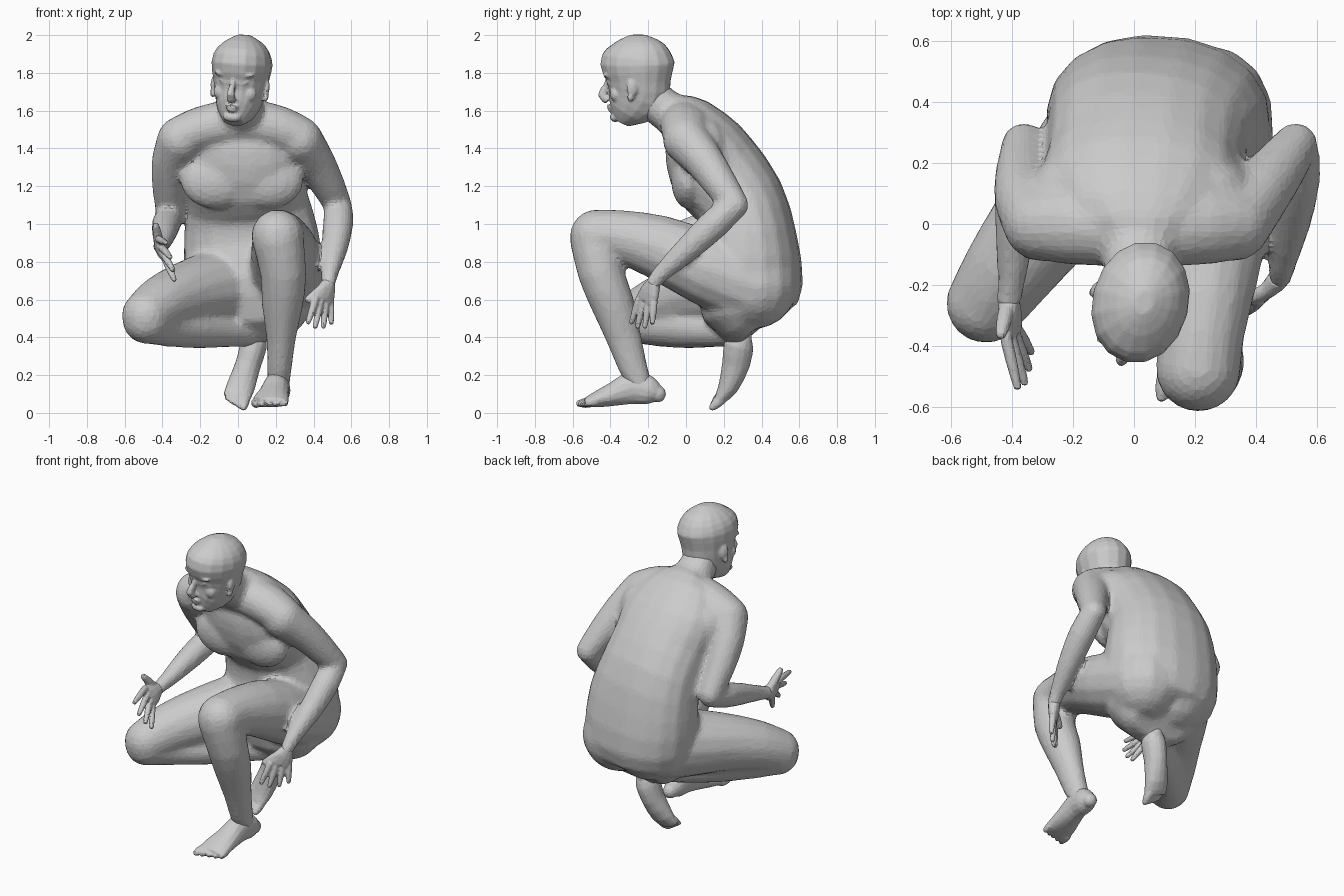
import bpy, bmesh, math
from mathutils import Vector, Matrix

cube = bpy.data.objects.get("Cube")
if cube:
    bpy.data.objects.remove(cube, do_unlink=True)

# single plain material
clay = bpy.data.materials.new("plain_grey")
clay.use_nodes = True
clay.diffuse_color = (0.6, 0.6, 0.6, 1)
clay.node_tree.nodes["Principled BSDF"].inputs["Base Color"].default_value = clay.diffuse_color

SIDE = Vector((1, 0, 0))
STILL = Matrix.Identity(4)


def loft(bm, stations, side=SIDE, place=STILL, sides=14, fullness=1.0):
    """Skin rings given as (x, y, z, half width, half depth) along a smoothed path."""
    rows = [Vector(s if len(s) == 5 else (*s, s[3])) for s in stations]
    path = []
    for i in range(len(rows) - 1):
        before, after = rows[max(i - 1, 0)], rows[min(i + 2, len(rows) - 1)]
        path += [rows[i], (9 * (rows[i] + rows[i + 1]) - before - after) / 16]
    path.append(rows[-1])
    centres = [Vector(p[:3]) for p in path]
    rings = []
    for i, p in enumerate(path):
        along = (centres[min(i + 1, len(path) - 1)] - centres[max(i - 1, 0)]).normalized()
        across = (side - along * side.dot(along)).normalized()
        out = along.cross(across)
        ring = []
        for k in range(sides):
            angle = math.tau * k / sides
            c, s = math.cos(angle), math.sin(angle)
            c = math.copysign(abs(c) ** fullness, c)
            s = math.copysign(abs(s) ** fullness, s)
            ring.append(bm.verts.new(place @ (centres[i] + across * c * p[3] + out * s * p[4])))
        rings.append(ring)
    for low, high in zip(rings, rings[1:]):
        for k in range(sides):
            j = (k + 1) % sides
            bm.faces.new((low[k], low[j], high[j], high[k]))
    bm.faces.new(rings[0][::-1])
    bm.faces.new(rings[-1])


def blob(bm, centre, size, place=STILL):
    """Ellipsoid swelling."""
    shape = Matrix.Translation(centre) @ Matrix.Diagonal((*size, 1))
    bmesh.ops.create_uvsphere(bm, u_segments=14, v_segments=10, radius=1, matrix=place @ shape)


def limb(bm, stations):
    """Round loft with rounded ends."""
    loft(bm, stations)
    for end in (stations[0], stations[-1]):
        blob(bm, end[:3], (end[3],) * 3)


def digit(bm, base, tip, radius):
    """Tapered finger or toe."""
    middle = base.lerp(tip, 0.5)
    limb(bm, [(*base, radius), (*middle, radius * 0.95), (*tip, radius * 0.7)])


def finish(name, bm, voxel, keep, passes=3):
    """Fuse the overlapping volumes into one faceted skin."""
    bmesh.ops.recalc_face_normals(bm, faces=bm.faces)
    mesh = bpy.data.meshes.new(name)
    bm.to_mesh(mesh)
    bm.free()
    ob = bpy.data.objects.new(name, mesh)
    bpy.context.collection.objects.link(ob)
    fuse = ob.modifiers.new("fuse", 'REMESH')
    fuse.mode = 'VOXEL'
    fuse.voxel_size = voxel
    soften = ob.modifiers.new("soften", 'SMOOTH')
    soften.factor = 0.5
    soften.iterations = passes
    facet = ob.modifiers.new("facet", 'DECIMATE')
    facet.ratio = keep
    bpy.context.view_layer.update()
    graph = bpy.context.evaluated_depsgraph_get()
    skin = bpy.data.meshes.new_from_object(ob.evaluated_get(graph))
    ob.modifiers.clear()
    ob.data = skin
    skin.materials.clear()
    skin.materials.append(clay)
    for face in skin.polygons:
        face.use_smooth = False
        face.material_index = 0


# body: torso and neck, hips twisted slightly
body = bmesh.new()
loft(body, [(.1, .37, .44, .19, .1), (.095, .32, .52, .3, .23), (.085, .335, .7, .365, .285),
            (.07, .335, .93, .36, .25), (.045, .285, 1.12, .33, .24), (.03, .175, 1.26, .325, .255),
            (.02, .09, 1.415, .33, .222), (.02, .005, 1.54, .25, .155), (.018, -.07, 1.58, .135, .115),
            (.015, -.14, 1.63, .115, .107), (.015, -.19, 1.69, .108, .1)],
     side=Vector((1, -.08, 0)), sides=18, fullness=0.9)
# shoulder yoke running from side to side
loft(body, [(-.31, 0, 1.455, .12, .115), (-.2, 0, 1.5, .135, .122), (-.06, -.01, 1.53, .13, .125),
            (.1, -.01, 1.53, .13, .125), (.23, 0, 1.5, .135, .122), (.33, 0, 1.455, .12, .115)],
     side=Vector((0, 1, 0)))
for mirror in (-1, 1):
    blob(body, (.02 + mirror * .14, .01, 1.23), (.19, .09, .15))       # chest muscle
    blob(body, (.02 + mirror * .2, .11, 1.39), (.17, .12, .17))        # shoulder blade

# left arm, elbow drawn back and forearm hanging down
limb(body, [(.325, 0, 1.445, .125), (.41, .1, 1.33, .105), (.48, .19, 1.2, .09), (.53, .26, 1.1, .074)])
limb(body, [(.53, .255, 1.1, .074), (.53, .15, 1, .082), (.51, 0, .86, .069),
            (.485, -.13, .74, .048), (.48, -.17, .69, .042)])
# right arm, forearm reaching forward
limb(body, [(-.305, 0, 1.445, .125), (-.355, .08, 1.33, .105), (-.365, .17, 1.19, .09), (-.36, .26, 1.05, .074)])
limb(body, [(-.36, .255, 1.04, .074), (-.38, .13, 1, .078), (-.39, -.03, .95, .066),
            (-.4, -.18, .9, .048), (-.41, -.25, .88, .042)])
# left leg, knee raised
limb(body, [(.225, .36, .675, .23), (.26, .1, .77, .2), (.24, -.15, .88, .172),
            (.22, -.36, .935, .142), (.21, -.475, .935, .142)])
limb(body, [(.21, -.48, .92, .137), (.24, -.45, .74, .124), (.235, -.385, .57, .11, .116),
            (.228, -.33, .4, .08, .095), (.22, -.28, .24, .066, .078), (.213, -.24, .15, .062)])
# right leg, knee lowered and shin folded under
limb(body, [(.0, .36, .68, .235), (-.14, .2, .65, .21), (-.29, .01, .62, .176),
            (-.41, -.15, .57, .153), (-.485, -.26, .515, .133)])
limb(body, [(-.485, -.26, .495, .13), (-.37, -.14, .455, .105), (-.22, 0, .44, .1),
            (-.08, .12, .43, .085), (.04, .22, .42, .07), (.08, .27, .41, .068)])
finish("body", body, 0.016, 0.2, passes=10)

# head, turned a little to its right
head = bmesh.new()
turn = (Matrix.Translation((.015, -.25, 1.75)) @ Matrix.Rotation(-.25, 4, 'Z')
        @ Matrix.Rotation(.08, 4, 'Y'))
loft(head, [(0, -.095, -.21, .055, .045), (0, -.06, -.15, .103, .118), (0, -.012, -.07, .13, .168),
            (0, 0, .01, .145, .173), (0, -.005, .1, .159, .202), (0, 0, .17, .138, .173),
            (0, 0, .22, .09, .115), (0, 0, .252, .03, .04)], place=turn, sides=16, fullness=0.97)
loft(head, [(0, -.16, .035, .014, .014), (0, -.178, -.02, .016, .018), (0, -.199, -.065, .022, .027),
            (0, -.17, -.098, .024, .022)], place=turn, sides=10)   # nose
blob(head, (0, -.13, -.185), (.05, .03, .026), turn)              # chin
blob(head, (0, -.16, -.128), (.036, .016, .009), turn)            # upper lip
blob(head, (0, -.156, -.146), (.03, .016, .009), turn)            # lower lip
for mirror in (-1, 1):
    blob(head, (mirror * .055, -.152, .042), (.055, .024, .014), turn)   # brow
    blob(head, (mirror * .055, -.15, .004), (.024, .01, .009), turn)     # eye
    blob(head, (mirror * .072, -.105, -.055), (.045, .034, .045), turn)  # cheek
    lean = turn @ Matrix.Translation((mirror * .143, 0, -.03)) @ Matrix.Rotation(mirror * .3, 4, 'Z')
    blob(head, (0, 0, .012), (.016, .03, .048), lean)                    # ear
    blob(head, (0, -.01, -.035), (.013, .018, .028), lean)               # ear lobe
finish("head", head, 0.008, 0.25)


def hand(name, wrist, knuckles, tips, thumb):
    """Palm, four fingers and a thumb between the given end points."""
    bm = bmesh.new()
    wrist = Vector(wrist)
    first, last = map(Vector, knuckles)
    tip_first, tip_last = map(Vector, tips)
    row = last - first
    centre = first.lerp(last, 0.5)
    spread = row.length / 2 + 0.014
    loft(bm, [(*wrist, .038, .036), (*wrist.lerp(centre, 0.5), spread * 0.9, .034),
              (*centre, spread, .024)], side=row, sides=12)
    for i, reach in enumerate((0.95, 1.1, 1.05, 0.85)):
        base = first.lerp(last, i / 3)
        tip = base + (tip_first.lerp(tip_last, i / 3) - base) * reach
        digit(bm, base, tip, 0.02)
    digit(bm, *map(Vector, thumb), 0.026)
    finish(name, bm, 0.007, 0.25)


hand("left_hand", (.48, -.17, .69), [(.41, -.25, .6), (.49, -.17, .585)],
     [(.37, -.29, .475), (.495, -.18, .46)], [(.45, -.21, .66), (.37, -.25, .6)])
hand("right_hand", (-.41, -.25, .88), [(-.42, -.37, .92), (-.38, -.35, .8)],
     [(-.38, -.54, .9), (-.33, -.43, .69)], [(-.42, -.29, .91), (-.435, -.36, .99)])


def foot(name, stations, bases, tips):
    """Heel, arch and ball as one loft, then toes from big to little."""
    bm = bmesh.new()
    loft(bm, stations)
    blob(bm, stations[0][:3], (.045, .045, .045))
    big, little = map(Vector, bases)
    tip_big, tip_little = map(Vector, tips)
    for i in range(5):
        digit(bm, big.lerp(little, i / 4), tip_big.lerp(tip_little, i / 4), 0.028 - 0.003 * i)
    finish(name, bm, 0.009, 0.25)


foot("left_foot", [(.22, -.15, .1, .045, .045), (.215, -.19, .115, .064, .075),
                   (.205, -.275, .135, .068, .09), (.19, -.38, .1, .08, .065),
                   (.175, -.47, .072, .096, .044), (.17, -.53, .055, .095, .026)],
     [(.1, -.51, .055), (.25, -.48, .055)], [(.09, -.565, .05), (.25, -.53, .045)])
foot("right_foot", [(.09, .305, .41, .056, .054), (.083, .28, .36, .072, .08),
                    (.055, .265, .26, .068, .075), (.015, .225, .14, .076, .055),
                    (-.008, .185, .08, .074, .034)],
     [(.035, .185, .07), (-.055, .195, .12)], [(.03, .14, .03), (-.06, .15, .075)])
